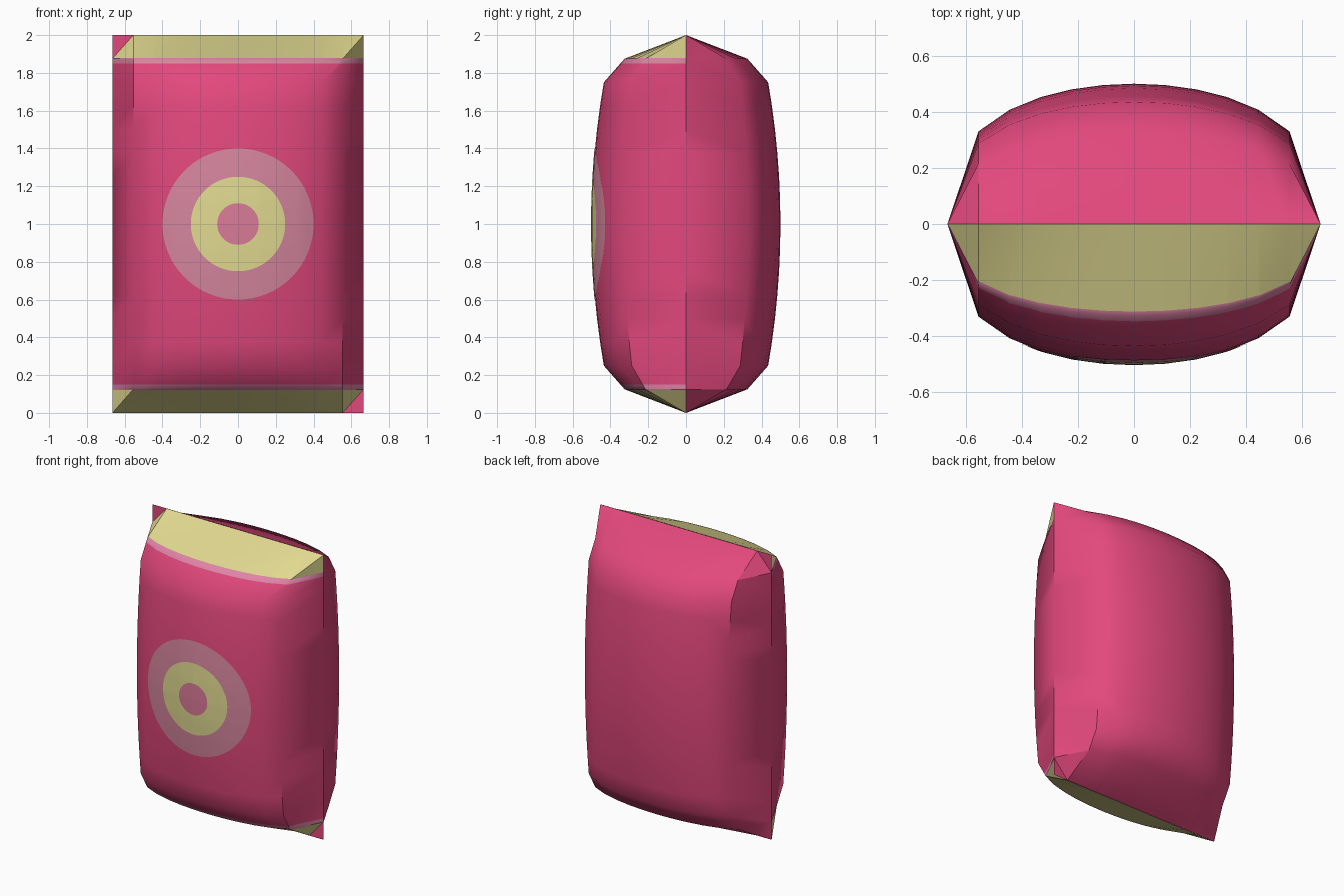
import bpy, bmesh, math
from mathutils import Vector
from mathutils.bvhtree import BVHTree

if "Cube" in bpy.data.objects:
    bpy.data.objects.remove(bpy.data.objects["Cube"])

W, NX, NZ, GAP = 0.665, 12, 16, 0.0005


def material(name, r, g, b):
    def lin(c):
        c /= 255
        return c / 12.92 if c <= 0.04045 else ((c + 0.055) / 1.055) ** 2.4
    m = bpy.data.materials.new(name)
    m.diffuse_color = (lin(r), lin(g), lin(b), 1)
    m.use_nodes = True
    m.node_tree.nodes["Principled BSDF"].inputs["Base Color"].default_value = m.diffuse_color
    return m


pink = material("deep pink", 226, 72, 124)
yellow = material("pale yellow", 226, 218, 145)
stripe = material("light pink", 224, 132, 167)
dusty = material("dusty pink", 214, 134, 158)
rose = material("rose pink", 218, 124, 152)


def bulge(i, k):
    """Half thickness of the pillow at a grid point."""
    u = abs(i - NX / 2) / (NX / 2)
    v = abs(k - NZ / 2) / (NZ / 2)
    if u >= 1 or v >= 1:
        return GAP
    rows = 0.65 if v > 0.8 else 1 - 0.231 * v * v
    return 0.5 * (1 - u * u) ** 0.35 * rows


# Pillow bag: two puffed sheets, split along matching diagonals
bm = bmesh.new()
for side in (-1, 1):
    grid = [[bm.verts.new((W * (2 * i / NX - 1), side * bulge(i, k), 2 * k / NZ))
             for i in range(NX + 1)] for k in range(NZ + 1)]
    for k in range(NZ):
        for i in range(NX):
            a, b = grid[k][i], grid[k][i + 1]
            c, d = grid[k + 1][i + 1], grid[k + 1][i]
            for tri in ((a, b, c), (a, c, d)):
                f = bm.faces.new(tri if side < 0 else tri[::-1])
                f.smooth = True
# Weld the side seams
seam = [v for v in bm.verts if abs(v.co.x) > W - 0.001 and abs(v.co.z - 1) < 0.8]
bmesh.ops.remove_doubles(bm, verts=seam, dist=0.0015)
bm.normal_update()
surface = BVHTree.FromBMesh(bm)

# Cut the printed bands into the front sheet
for z in (0.12, 0.15, 1.85, 1.88):
    front = [f for f in bm.faces if f.calc_center_median().y < 0]
    geom = front + list({e for f in front for e in f.edges}) + list({v for f in front for v in f.verts})
    bmesh.ops.bisect_plane(bm, geom=geom, plane_co=(0, 0, z), plane_no=(0, 0, 1), dist=1e-5)
for f in bm.faces:
    c = f.calc_center_median()
    h = abs(c.z - 1)
    flat = all(abs(v.co.y) < 0.001 for v in f.verts)
    if c.y < 0 and not flat and h > 0.85:
        f.material_index = 1 if h > 0.88 else 2

me = bpy.data.meshes.new("pillow_bag")
bm.to_mesh(me)
bm.free()
for m in (pink, yellow, stripe):
    me.materials.append(m)
bag = bpy.data.objects.new("pillow_bag", me)
bpy.context.collection.objects.link(bag)
bpy.context.view_layer.objects.active = bag
bag.select_set(True)
bpy.ops.object.shade_smooth_by_angle(angle=math.radians(38))


def printed_ring(name, r0, r1, mat, steps=5, n=64):
    """Thin ring laid on the front of the bag."""
    bm = bmesh.new()
    loops = []
    for s in range(steps + 1):
        r = r0 + (r1 - r0) * s / steps
        loop = []
        for j in range(n):
            t = 2 * math.pi * j / n
            x, z = r * math.cos(t), 1 + r * math.sin(t)
            hit = surface.ray_cast(Vector((x, -2, z)), Vector((0, 1, 0)))[0]
            loop.append(bm.verts.new((x, hit.y - 0.003, z)))
        loops.append(loop)
    for p, q in zip(loops, loops[1:]):
        for j in range(n):
            m = (j + 1) % n
            bm.faces.new((p[j], q[j], q[m], p[m])).smooth = True
    if r0 < 0.02:
        bm.faces.new(loops[0]).smooth = True
    bmesh.ops.recalc_face_normals(bm, faces=bm.faces)
    bm.normal_update()
    if sum(f.normal.y for f in bm.faces) > 0:
        bmesh.ops.reverse_faces(bm, faces=bm.faces)
    me = bpy.data.meshes.new(name)
    bm.to_mesh(me)
    bm.free()
    me.materials.append(mat)
    bpy.context.collection.objects.link(bpy.data.objects.new(name, me))


# Target-like print on the front
printed_ring("outer_ring", 0.25, 0.40, dusty)
printed_ring("middle_ring", 0.11, 0.25, yellow)
printed_ring("centre_dot", 0.01, 0.11, rose)
